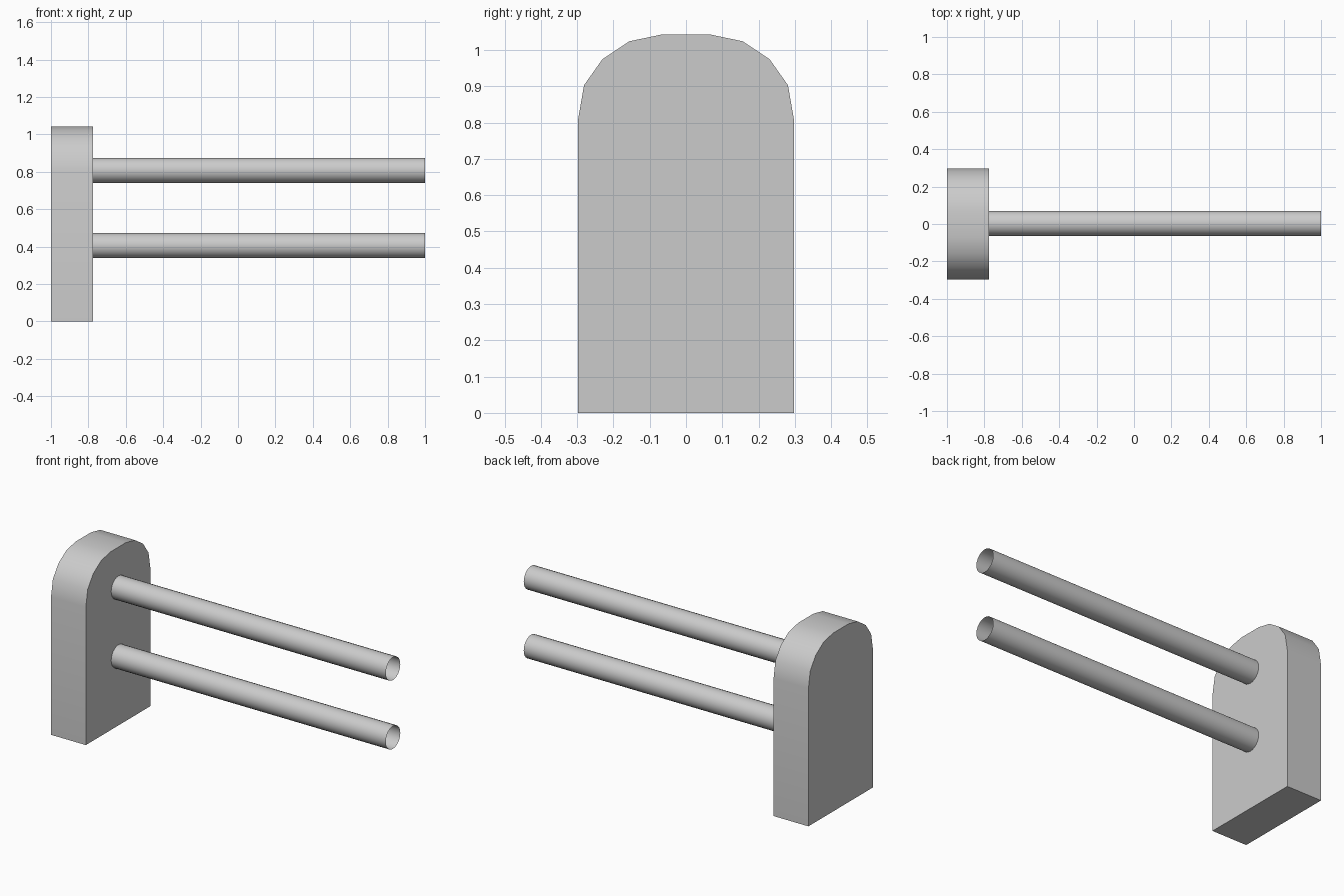
import bpy
import bmesh
import math
from mathutils import Matrix

cube = bpy.data.objects.get("Cube")
if cube:
    bpy.data.objects.remove(cube, do_unlink=True)

GREY = (0.6, 0.6, 0.6, 1.0)
grey = bpy.data.materials.new("light_grey")
grey.use_nodes = True
grey.diffuse_color = GREY
grey.node_tree.nodes["Principled BSDF"].inputs["Base Color"].default_value = GREY

PLATE_LEFT, PLATE_RIGHT, TIP = -1.0, -0.775, 1.0


def finish(name, bm):
    """Turn a bmesh into a smooth-shaded object with sharp edges kept."""
    mesh = bpy.data.meshes.new(name)
    bm.to_mesh(mesh)
    bm.free()
    mesh.materials.append(grey)
    obj = bpy.data.objects.new(name, mesh)
    bpy.context.collection.objects.link(obj)
    bpy.ops.object.select_all(action="DESELECT")
    obj.select_set(True)
    bpy.context.view_layer.objects.active = obj
    bpy.ops.object.shade_smooth_by_angle(angle=math.radians(35))
    return obj


# Arched end block: mirrored half profile extruded along x
half = [(0.298, 0), (0.298, 0.805), (0.281, 0.903), (0.23, 0.975),
        (0.156, 1.024), (0.07, 1.042)]
profile = half + [(-y, z) for y, z in reversed(half)]
bm = bmesh.new()
face = bm.faces.new([bm.verts.new((PLATE_LEFT, y, z)) for y, z in profile])
extruded = bmesh.ops.extrude_face_region(bm, geom=[face], use_keep_orig=True)
verts = [v for v in extruded["geom"] if isinstance(v, bmesh.types.BMVert)]
bmesh.ops.translate(bm, verts=verts, vec=(PLATE_RIGHT - PLATE_LEFT, 0, 0))
bmesh.ops.recalc_face_normals(bm, faces=bm.faces)
finish("arched_block", bm)

# Two open tubes standing out from the block
for name, height in (("lower_tube", 0.405), ("upper_tube", 0.807)):
    bm = bmesh.new()
    place = (Matrix.Translation(((PLATE_RIGHT + TIP) / 2, 0.003, height))
             @ Matrix.Rotation(math.pi / 2, 4, "Y"))
    bmesh.ops.create_cone(bm, cap_ends=False, segments=24, radius1=0.067,
                          radius2=0.067, depth=TIP - PLATE_RIGHT, matrix=place)
    finish(name, bm)
